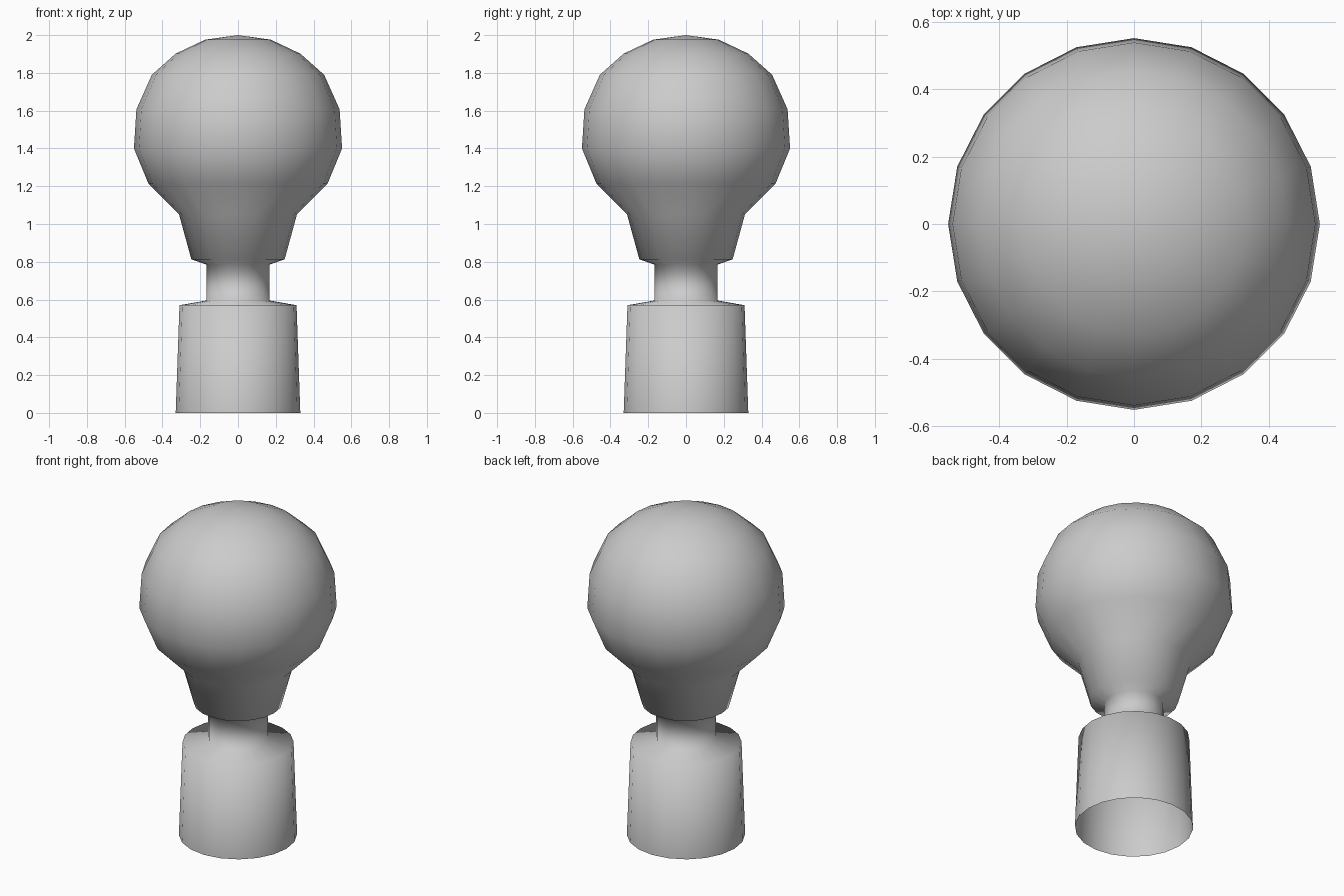
import bpy, bmesh
from math import radians
from mathutils import Vector

if "Cube" in bpy.data.objects:
    bpy.data.objects.remove(bpy.data.objects["Cube"])

SIDES = 20

# Outline (radius, height) from the open bottom rim to the crown
profile = [
    (0.33, 0.0), (0.31, 0.57), (0.167, 0.595),       # socket and shoulder
    (0.167, 0.785), (0.247, 0.813),                  # narrow neck, collar
    (0.312, 1.05), (0.474, 1.213), (0.551, 1.40),    # flaring globe
    (0.538, 1.607), (0.456, 1.79), (0.33, 1.902),
    (0.173, 1.976), (0.0, 2.0),
]

# Turn the outline around the z axis
bm = bmesh.new()
verts = [bm.verts.new((r, 0, z)) for r, z in profile]
edges = [bm.edges.new(pair) for pair in zip(verts, verts[1:])]
bmesh.ops.spin(bm, geom=verts + edges, cent=(0, 0, 0), axis=(0, 0, 1),
               angle=radians(360), steps=SIDES, use_duplicate=False)
bmesh.ops.remove_doubles(bm, verts=bm.verts, dist=0.0005)
bmesh.ops.recalc_face_normals(bm, faces=bm.faces)

# Make sure the shell faces outward
side = max(bm.faces, key=lambda f: f.calc_center_median().xy.length)
if side.normal.dot(Vector((*side.calc_center_median().xy, 0))) < 0:
    bmesh.ops.reverse_faces(bm, faces=bm.faces)

# Smooth shading over the whole continuous shell
for f in bm.faces:
    f.smooth = True

mesh = bpy.data.meshes.new("bulb")
bm.to_mesh(mesh)
bm.free()
bulb = bpy.data.objects.new("bulb", mesh)
bpy.context.collection.objects.link(bulb)
